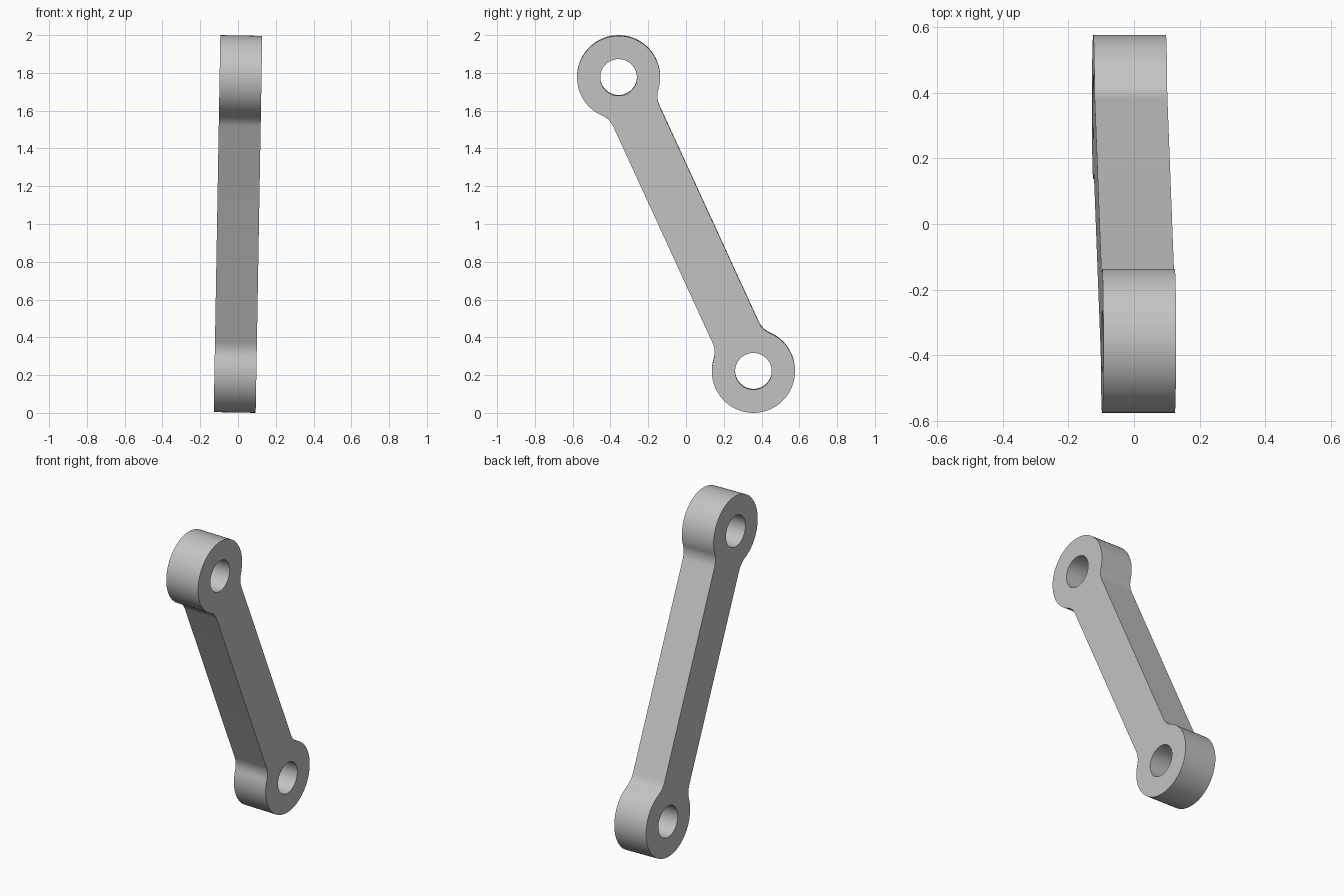
import bpy, bmesh
from math import sin, cos, pi, atan2, sqrt, radians

HALF = 0.856      # centre of link to centre of each eye
RING = 0.22       # eye radius
HOLE = 0.097      # hole radius
WAIST = 0.134     # half width of the bar
FILLET = 0.12     # blend between eye and bar
THICK = 0.222

cube = bpy.data.objects.get("Cube")
if cube:
    bpy.data.objects.remove(cube, do_unlink=True)


def arc(u, v, r, a, b, n):
    """Points (v, u) along an arc, the angle measured from the +u axis."""
    return [(v + r * sin(a + (b - a) * i / n), u + r * cos(a + (b - a) * i / n))
            for i in range(n + 1)]


# One quarter of the outline: eye arc, then the concave blend into the bar
drop = sqrt((RING + FILLET) ** 2 - (WAIST + FILLET) ** 2)
turn = atan2(WAIST + FILLET, -drop)
quarter = arc(HALF, 0, RING, 0, turn, 32)
quarter += arc(HALF - drop, WAIST + FILLET, FILLET, turn + pi, 1.5 * pi, 12)[1:]

# Mirror to the full closed outline, and add the two holes
side = quarter + [(v, -u) for v, u in reversed(quarter)]
outline = side + [(-v, u) for v, u in reversed(side[1:-1])]
holes = [arc(s * HALF, 0, HOLE, 0, 2 * pi, 48)[:-1] for s in (1, -1)]

# Flat sheet with holes
bm = bmesh.new()
edges = []
for loop in [outline] + holes:
    verts = [bm.verts.new((0, v, u)) for v, u in loop]
    edges += [bm.edges.new((a, b)) for a, b in zip(verts, verts[1:] + verts[:1])]
bmesh.ops.triangle_fill(bm, edges=edges, use_beauty=True, normal=(1, 0, 0))
bmesh.ops.recalc_face_normals(bm, faces=bm.faces[:])
mesh = bpy.data.meshes.new("link_arm")
bm.to_mesh(mesh)
bm.free()

# Link arm, leaning forward and turned slightly sideways
link = bpy.data.objects.new("link_arm", mesh)
bpy.context.collection.objects.link(link)
link.location = (0, 0, 1)
link.rotation_euler = (atan2(0.357, 0.778), radians(1), 0)

# Give the sheet its thickness and smooth the curved walls
bpy.ops.object.select_all(action='DESELECT')
link.select_set(True)
bpy.context.view_layer.objects.active = link
solid = link.modifiers.new("thickness", 'SOLIDIFY')
solid.thickness = THICK
solid.offset = 0
bpy.ops.object.modifier_apply(modifier=solid.name)
bpy.ops.object.shade_smooth_by_angle(angle=radians(30))

# Plain grey metal
grey = bpy.data.materials.new("plain_grey")
grey.use_nodes = True
colour = (0.55, 0.55, 0.55, 1)
grey.diffuse_color = colour
grey.node_tree.nodes["Principled BSDF"].inputs["Base Color"].default_value = colour
mesh.materials.append(grey)
